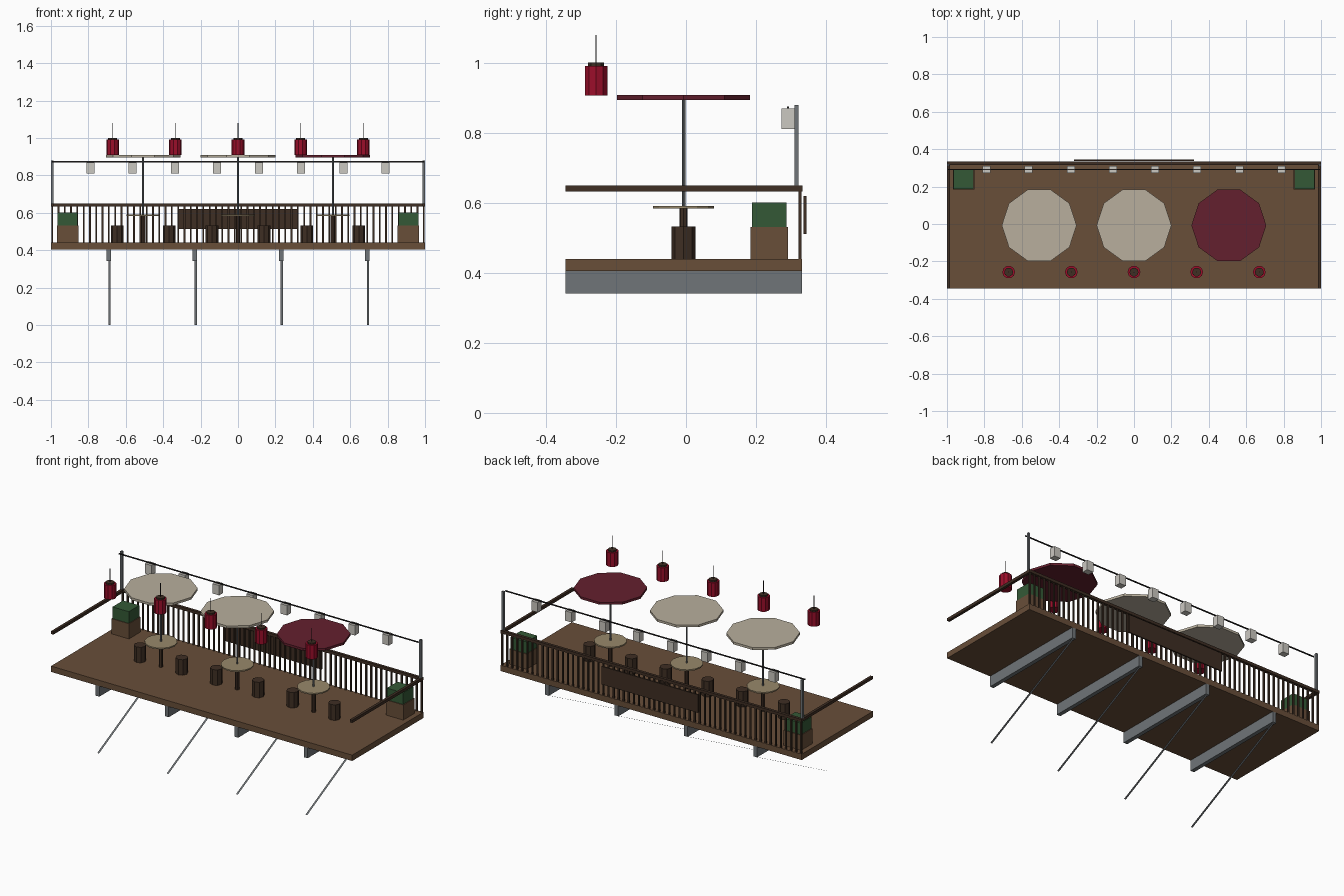
import bpy
import bmesh
from mathutils import Vector

if "Cube" in bpy.data.objects:
    bpy.data.objects.remove(bpy.data.objects["Cube"], do_unlink=True)


def material(name, r, g, b):
    """Flat colour from 0-255 display values, stored as linear."""
    lin = [(c / 255 / 12.92) if c < 11 else ((c / 255 + 0.055) / 1.055) ** 2.4 for c in (r, g, b)]
    mat = bpy.data.materials.new(name)
    mat.use_nodes = True
    mat.diffuse_color = (*lin, 1)
    mat.node_tree.nodes["Principled BSDF"].inputs["Base Color"].default_value = (*lin, 1)
    return mat


BROWN = material("deck brown", 104, 78, 57)
DARK = material("dark wood", 62, 46, 35)
STEEL = material("steel grey", 112, 117, 120)
CREAM = material("cream canvas", 184, 175, 157)
WINE = material("wine canvas", 100, 32, 46)
RED = material("lantern red", 155, 14, 42)
GREEN = material("hedge green", 52, 89, 54)
TAN = material("table tan", 152, 136, 106)
PALE = material("pale lantern", 203, 200, 193)
WIRE = material("wire black", 40, 38, 38)

CY = -0.007             # middle of the deck in depth
FRONT, BACK = -0.345, 0.331
DECK_TOP = 0.44


def make(name, bm, mat):
    mesh = bpy.data.meshes.new(name)
    bm.to_mesh(mesh)
    bm.free()
    mesh.materials.append(mat)
    obj = bpy.data.objects.new(name, mesh)
    bpy.context.collection.objects.link(obj)
    return obj


def box(name, mat, x, y, z):
    """Box given by its (min, max) range on each axis."""
    bm = bmesh.new()
    bmesh.ops.create_cube(bm, size=1)
    for v in bm.verts:
        v.co = Vector([r[0] if c < 0 else r[1] for c, r in zip(v.co, (x, y, z))])
    return make(name, bm, mat)


def around(c, width):
    return (c - width / 2, c + width / 2)


def drum(name, mat, x, y, z, radius, sides):
    """Upright prism with a corner on the +y side."""
    bm = bmesh.new()
    bmesh.ops.create_cone(bm, cap_ends=True, segments=sides, radius1=radius,
                          radius2=radius, depth=z[1] - z[0])
    # turn so that a corner points to the back
    for v in bm.verts:
        v.co = Vector((x - v.co.y, y + v.co.x, v.co.z + sum(z) / 2))
    return make(name, bm, mat)


# Deck
box("deck", BROWN, (-1, 1), (FRONT, BACK), (0.405, DECK_TOP))

# Beams below, each with a flat diagonal brace
for i in range(4):
    x = (i - 1.5) * 0.461
    box(f"beam_{i}", STEEL, around(x, 0.024), (FRONT, BACK), (0.342, 0.405))
    bm = bmesh.new()
    a, b = around(x + 0.004, 0.012)
    bm.faces.new([bm.verts.new(p) for p in
                  ((a, FRONT, 0), (b, FRONT, 0), (b, BACK, 0.342), (a, BACK, 0.342))])
    make(f"brace_{i}", bm, STEEL)

# Railing
RAIL_Z = (0.633, 0.65)
box("back_rail", DARK, (-1, 1), (0.316, 0.333), RAIL_Z)
baluster = box("balusters", DARK, (-0.998, -0.989), (0.321, 0.330), (DECK_TOP, 0.633))
array = baluster.modifiers.new("repeat", "ARRAY")
array.count = 60
array.use_relative_offset = False
array.use_constant_offset = True
array.constant_offset_displace = (1.987 / 59, 0, 0)
box("sign_board", DARK, (-0.32, 0.32), (0.336, 0.344), (0.512, 0.62))

# Side rails, wire posts and planters at both ends
for side, s in (("right", -1), ("left", 1)):
    box(f"{side}_rail", DARK, around(s * 0.992, 0.016), (FRONT, BACK), RAIL_Z)
    box(f"{side}_post", STEEL, around(s * 0.993, 0.013), (0.31, 0.322), (0.65, 0.88))
    box(f"{side}_planter", BROWN, around(s * 0.911, 0.116), (0.184, 0.292), (DECK_TOP, 0.531))
    box(f"{side}_hedge", GREEN, around(s * 0.911, 0.108), (0.188, 0.288), (0.531, 0.601))

# Wire with small hanging lanterns
box("light_wire", WIRE, (-0.995, 0.995), around(0.292, 0.006), (0.87, 0.876))
for i in range(8):
    box(f"pale_lantern_{i}", PALE, around((i - 3.5) * 0.2253, 0.043), (0.273, 0.311), (0.811, 0.87))

# Tables with parasols and two stools each
for i, canvas in enumerate((CREAM, CREAM, WINE)):
    x = (i - 1) * 0.507
    drum(f"pedestal_{i}", DARK, x, CY, (DECK_TOP, 0.584), 0.012, 8)
    drum(f"table_top_{i}", TAN, x, CY, (0.584, 0.592), 0.09, 14)
    drum(f"parasol_pole_{i}", STEEL, x, CY, (0.592, 0.896), 0.005, 8)
    drum(f"parasol_{i}", canvas, x, CY, (0.895, 0.909), 0.2, 10)
    for s in (-1, 1):
        drum(f"stool_{i}_{s}", DARK, x + s * 0.139, CY, (DECK_TOP, 0.533), 0.034, 8)

# Red hanging lanterns along the front
for i in range(5):
    x, y = (i - 2) * 0.335, -0.257
    drum(f"red_lantern_{i}", RED, x, y, (0.908, 0.992), 0.034, 10)
    drum(f"lantern_cap_{i}", DARK, x, y, (0.992, 1.001), 0.024, 10)
    drum(f"lantern_cord_{i}", WIRE, x, y, (1.001, 1.081), 0.002, 6)
